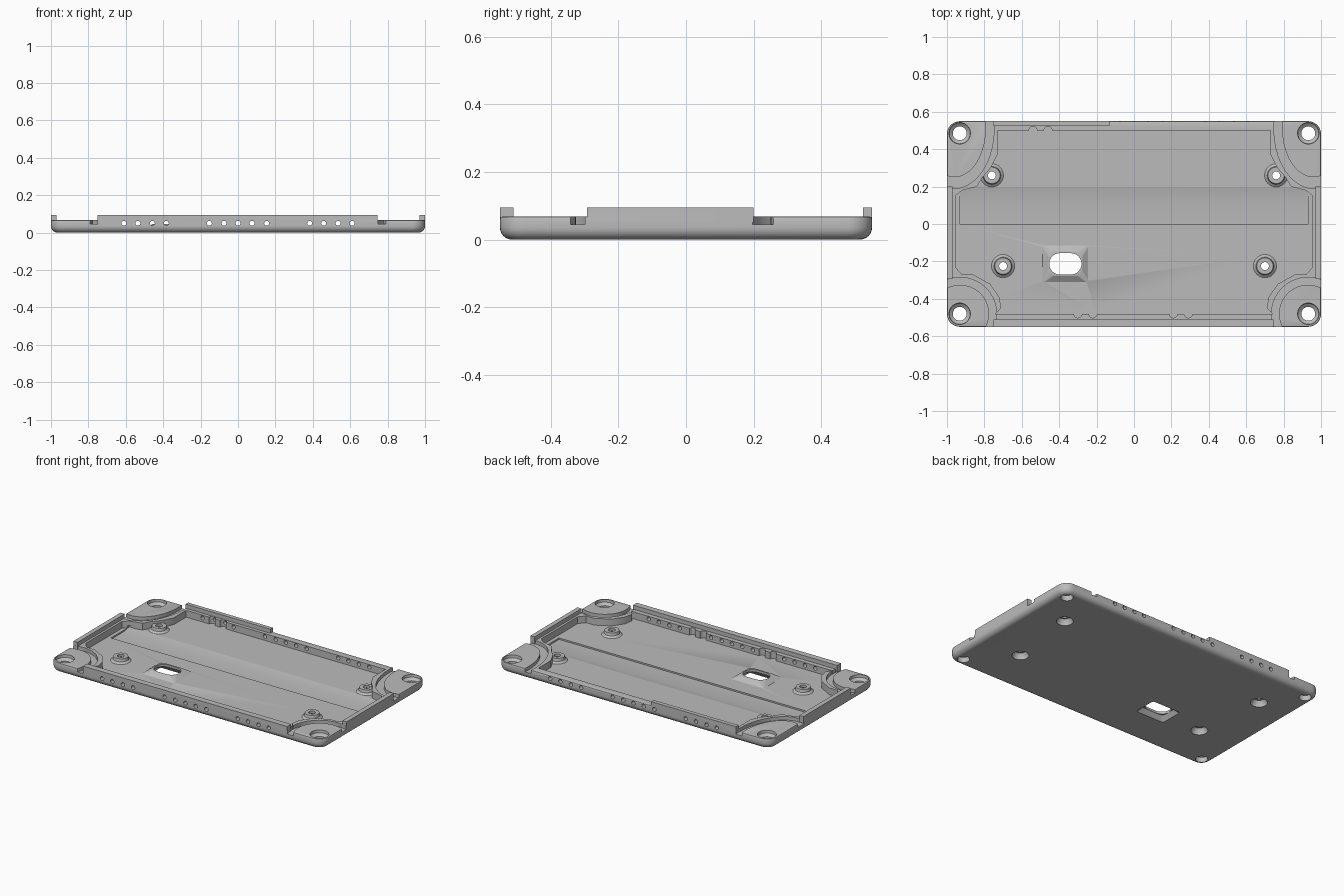
import bpy, bmesh
from math import sin, cos, pi, radians

if "Cube" in bpy.data.objects:
    bpy.data.objects.remove(bpy.data.objects["Cube"])

grey = bpy.data.materials.new("plain grey")
grey.use_nodes = True
tone = (0.5, 0.5, 0.5, 1)
grey.diffuse_color = tone
grey.node_tree.nodes["Principled BSDF"].inputs["Base Color"].default_value = tone


def loft(name, rings):
    """Closed solid through rings of matching point counts."""
    bm = bmesh.new()
    loops = [[bm.verts.new(p) for p in ring] for ring in rings]
    n = len(loops[0])
    for a, b in zip(loops, loops[1:]):
        for i in range(n):
            j = (i + 1) % n
            bm.faces.new((a[i], a[j], b[j], b[i]))
    bm.faces.new(loops[0])
    bm.faces.new(loops[-1])
    bmesh.ops.recalc_face_normals(bm, faces=bm.faces)
    mesh = bpy.data.meshes.new(name)
    bm.to_mesh(mesh)
    bm.free()
    mesh.materials.append(grey)
    ob = bpy.data.objects.new(name, mesh)
    bpy.context.collection.objects.link(ob)
    return ob


def prism(name, pts, z0, z1):
    return loft(name, [[(x, y, z) for x, y in pts] for z in (z0, z1)])


def rounded(cx, cy, hx, hy, r, steps=8):
    pts = []
    for k, (sx, sy) in enumerate(((1, 1), (-1, 1), (-1, -1), (1, -1))):
        for i in range(steps + 1):
            a = (k + i / steps) * pi / 2
            pts.append((cx + sx * (hx - r) + r * cos(a), cy + sy * (hy - r) + r * sin(a)))
    return pts


def stack(name, levels, outline):
    """Loft of horizontal outlines; each level is (z, value for outline)."""
    return loft(name, [[(x, y, z) for x, y in outline(v)] for z, v in levels])


def cone(name, x, y, levels, n=32):
    return stack(name, levels, lambda r: [
        (x + r * cos(2 * pi * i / n), y + r * sin(2 * pi * i / n)) for i in range(n)])


def combine(target, other, op):
    mod = target.modifiers.new("join", "BOOLEAN")
    mod.operation, mod.object, mod.solver = op, other, "EXACT"
    bpy.context.view_layer.objects.active = target
    bpy.ops.object.modifier_apply(modifier=mod.name)
    bpy.data.objects.remove(other)


def cut(other):
    combine(tray, other, "DIFFERENCE")


def add(other):
    combine(tray, other, "UNION")


# Tray body with a rounded lower edge
fillet = 0.035
levels = [(fillet * (1 - cos(i * pi / 12)), fillet * (1 - sin(i * pi / 12))) for i in range(7)]
levels += [(0.06, 0), (0.066, 0.002), (0.068, 0.007)]
tray = stack("tray", levels, lambda d: rounded(0, 0, 1 - d, 0.55 - d, 0.07 - d))

# Main cavity, mirrored outline
half = [(0.73, 0.5), (0.73, 0.37), (0.765, 0.3), (0.81, 0.25), (0.84, 0.2), (0.92, 0.18),
        (0.955, 0.15), (0.955, -0.23), (0.92, -0.27), (0.86, -0.27), (0.77, -0.32),
        (0.72, -0.39), (0.71, -0.45), (0.74, -0.48)]
FLOOR = 0.023
cut(prism("cavity", half + [(-x, y) for x, y in reversed(half)], FLOOR, 0.2))

# Sunken channel across the floor with one sloped side
profile = [(0, 0.013), (0.14, 0.013), (0.19, FLOOR), (0.19, 0.04), (0, 0.04)]
cut(loft("channel", [[(x, y, z) for y, z in profile] for x in (-0.93, 0.93)]))

# Scallops in the long inner walls
for x, y in ((-0.54, 0.5), (-0.46, 0.5), (-0.3, -0.48), (-0.22, -0.48), (0.21, -0.48), (0.29, -0.48)):
    cut(cone("scallop", x, y, [(FLOOR, 0.022), (0.2, 0.022)], 16))


def arc(cx, cy, rx, ry, sx, sy, steps=20):
    angles = [radians(-45 + 180 * i / steps) for i in range(steps + 1)]
    return [(sx * (cx - rx * cos(a)), sy * (cy - ry * sin(a))) for a in angles]


# Curved grooves and countersunk screw holes at the corners
for sx in (-1, 1):
    front = arc(0.93, 0.48, 0.155, 0.155, sx, -1) + arc(0.93, 0.48, 0.195, 0.195, sx, -1)[::-1]
    back = arc(0.96, 0.51, 0.168, 0.26, sx, 1) + arc(0.96, 0.51, 0.212, 0.32, sx, 1)[::-1]
    for pts in (front, back):
        cut(prism("groove", pts, 0.045, 0.2))
    for y in (-0.48, 0.485):
        cut(cone("screw_hole", sx * 0.932, y,
                 [(-0.1, 0.037), (0.035, 0.037), (0.05, 0.056), (0.1, 0.06)]))

# Hollow standoffs
for sx in (-1, 1):
    for x, y in ((0.76, 0.26), (0.7, -0.225)):
        add(cone("standoff", sx * x, y, [(0.01, 0.068), (FLOOR, 0.062), (0.034, 0.048), (0.052, 0.044)]))
        cut(cone("standoff_recess", sx * x, y, [(-0.02, 0.053), (0.012, 0.05), (0.036, 0.034)]))
        cut(cone("standoff_hole", sx * x, y, [(-0.1, 0.021), (0.2, 0.021)]))

# Flared slot through the floor
sx0, sy0 = -0.367, -0.213


def plate(size):
    return rounded(sx0, sy0, size[0], size[1], size[2])


add(stack("slot_flare", [(0.01, (0.13, 0.105, 0.01)), (FLOOR, (0.122, 0.098, 0.01)),
                         (0.045, (0.092, 0.066, 0.03))], plate))
cut(stack("slot_recess", [(-0.01, (0.112, 0.086, 0.01)), (0.03, (0.086, 0.058, 0.03))], plate))
cut(stack("slot", [(-0.1, (0.086, 0.057, 0.056)), (0.2, (0.086, 0.057, 0.056))], plate))

# Raised lips on the rim
def lip(name, x0, x1, y0, y1):
    top = 0.095
    add(prism(name, [(x0, y0), (x1, y0), (x1, y1), (x0, y1)], 0.05, top))


lip("front_lip", -0.75, 0.745, -0.55, -0.51)
lip("back_lip", -0.75, -0.13, 0.523, 0.55)
lip("right_lip", -1, -0.97, -0.293, 0.2)
lip("left_lip", 0.97, 1, -0.293, 0.2)

# Rows of vent holes through the front and back walls
vents = [s * x for s in (-1, 1) for x in (0.075, 0.153, 0.383, 0.458, 0.535, 0.61)] + [0]
for x in vents:
    for y0, y1 in ((-0.6, -0.44), (0.46, 0.6)):
        cut(loft("vent", [[(x + 0.013 * cos(i * pi / 8), y, 0.05 + 0.013 * sin(i * pi / 8))
                           for i in range(16)] for y in (y0, y1)]))

# Smooth curved walls, sharp edges kept
bpy.ops.object.select_all(action="DESELECT")
tray.select_set(True)
bpy.context.view_layer.objects.active = tray
bpy.ops.object.shade_smooth_by_angle(angle=radians(30))
